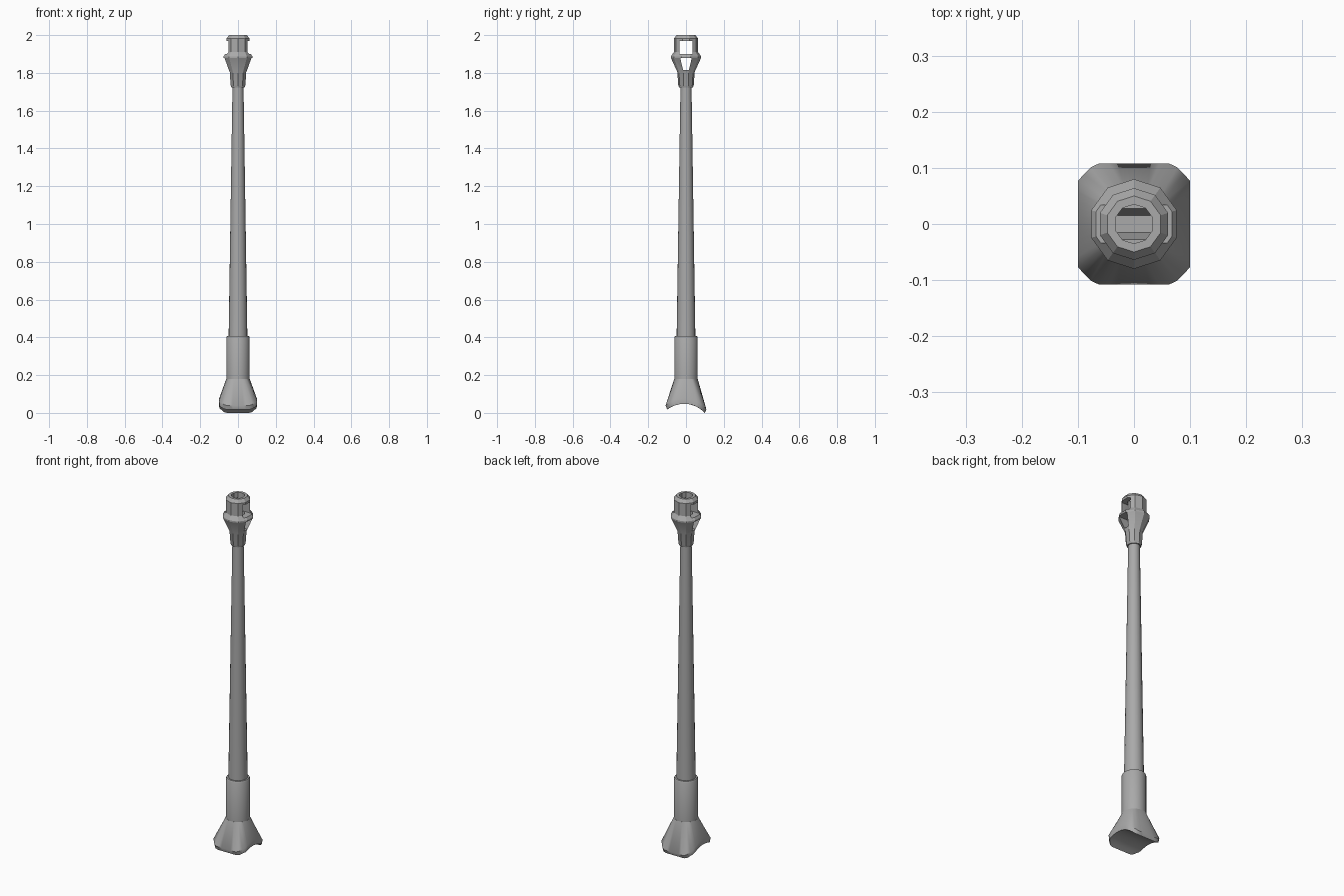
import bpy, bmesh, math
from math import sin, cos, pi, sqrt

cube = bpy.data.objects.get("Cube")
if cube:
    bpy.data.objects.remove(cube, do_unlink=True)

steel = bpy.data.materials.new("grey steel")
steel.use_nodes = True
GREY = (0.4, 0.4, 0.4, 1)
steel.diffuse_color = GREY
steel.node_tree.nodes["Principled BSDF"].inputs["Base Color"].default_value = GREY


def loft(name, rings, cap_start=True, cap_end=True):
    """Skin a list of equal-length point rings."""
    bm = bmesh.new()
    loops = [[bm.verts.new(p) for p in ring] for ring in rings]
    n = len(loops[0])
    for a, b in zip(loops, loops[1:]):
        for i in range(n):
            j = (i + 1) % n
            bm.faces.new((a[i], a[j], b[j], b[i]))
    if cap_start:
        bm.faces.new(loops[0][::-1])
    if cap_end:
        bm.faces.new(loops[-1])
    bmesh.ops.recalc_face_normals(bm, faces=bm.faces)
    mesh = bpy.data.meshes.new(name)
    bm.to_mesh(mesh)
    bm.free()
    mesh.materials.append(steel)
    obj = bpy.data.objects.new(name, mesh)
    bpy.context.collection.objects.link(obj)
    return obj


def circle(r, z, n):
    return [(r * cos(pi / 2 + 2 * pi * i / n), r * sin(pi / 2 + 2 * pi * i / n), z)
            for i in range(n)]


def turned(name, profile, n):
    return loft(name, [circle(r, z, n) for r, z in profile])


def smooth(obj, angle):
    bpy.ops.object.select_all(action='DESELECT')
    obj.select_set(True)
    bpy.context.view_layer.objects.active = obj
    bpy.ops.object.shade_smooth_by_angle(angle=math.radians(angle))


def cut(obj, cutter):
    cutter.hide_render = True
    mod = obj.modifiers.new("cut", 'BOOLEAN')
    mod.operation = 'DIFFERENCE'
    mod.solver = 'EXACT'
    mod.object = cutter
    bpy.context.view_layer.objects.active = obj
    bpy.ops.object.modifier_apply(modifier=mod.name)
    bpy.data.objects.remove(cutter, do_unlink=True)


def side_window(z0, half0, z1, half1):
    """Prism running through the muzzle from side to side."""
    section = [(-half0, z0), (half0, z0), (half1, z1), (-half1, z1)]
    return loft("window_cutter", [[(x, y, z) for y, z in section] for x in (-0.2, 0.2)])


# Tapered tube and the sleeve around its root
barrel = turned("barrel", [(0.05, 0.38), (0.029, 1.74)], 20)
sleeve = turned("sleeve", [(0.062, 0.175), (0.062, 0.4), (0.058, 0.408), (0.048, 0.408)], 20)

# Ten-sided muzzle brake with bore and two windows on each side
muzzle = turned("muzzle_brake", [
    (0.026, 1.722), (0.036, 1.722), (0.041, 1.735), (0.046, 1.805), (0.08, 1.88),
    (0.08, 1.888), (0.064, 1.91), (0.064, 1.982), (0.05, 2.0)], 10)
cut(muzzle, turned("bore_cutter", [(0.035, 1.865), (0.035, 2.05)], 10))
cut(muzzle, side_window(1.9, 0.034, 1.97, 0.034))
cut(muzzle, side_window(1.815, 0.015, 1.88, 0.031))


# Flared foot: round at the top, chamfered rectangle with a saddle underneath
def arch(y):
    return -0.102 + sqrt(0.15 ** 2 - (y + 0.01) ** 2)


def plate(hx, hy, lift, scale=1.0):
    ring = []
    for x, y, _ in circle(1, 0, 48):
        ax, ay = abs(x), abs(y)
        k = scale * min(hx / max(ax, 1e-6), hy / max(ay, 1e-6), (hx + hy - 0.03) / (ax + ay))
        ring.append((k * x, k * y, arch(k * y) + lift))
    return ring


foot = loft("foot", [circle(0.062, 0.18, 48), plate(0.1, 0.108, 0.028)]
            + [plate(0.1, 0.1, 0, s) for s in (1, 0.8, 0.6, 0.4, 0.2, 0.02)])

for part, angle in ((barrel, 30), (sleeve, 30), (muzzle, 20), (foot, 40)):
    smooth(part, angle)
